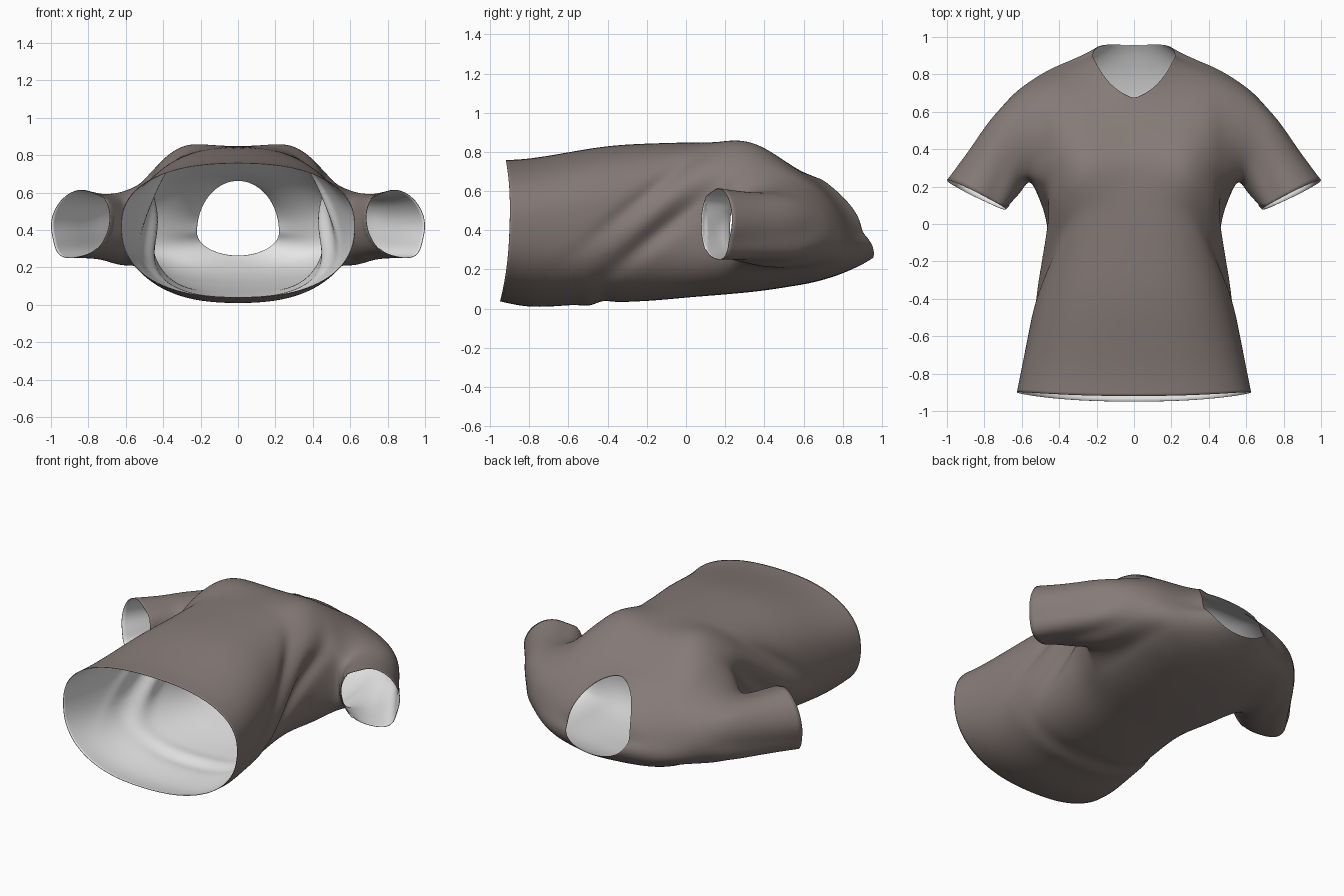
import bpy, bmesh, math
from mathutils import Vector

if "Cube" in bpy.data.objects:
    bpy.data.objects.remove(bpy.data.objects["Cube"])


def material(name, rgb):
    m = bpy.data.materials.new(name)
    m.diffuse_color = (*rgb, 1)
    m.use_nodes = True
    m.node_tree.nodes["Principled BSDF"].inputs["Base Color"].default_value = m.diffuse_color
    return m


cloth = material("taupe_cloth", (0.235, 0.195, 0.182))
lining = material("pale_lining", (0.8, 0.8, 0.8))

# Torso rings, hem to neck: y back, y side, y front, half width,
# z back, z side, z front, squareness exponent
RINGS = [
    (-0.95, -0.90, -0.92, 0.630, 0.035, 0.42, 0.760, 0.85),
    (-0.80, -0.78, -0.80, 0.605, 0.00, 0.42, 0.765, 0.84),
    (-0.60, -0.60, -0.60, 0.570, 0.015, 0.42, 0.800, 0.82),
    (-0.40, -0.40, -0.40, 0.530, 0.03, 0.43, 0.835, 0.80),
    (-0.20, -0.20, -0.20, 0.475, 0.035, 0.44, 0.845, 0.76),
    (0.00, 0.00, 0.00, 0.460, 0.055, 0.43, 0.850, 0.72),
    (0.13, 0.13, 0.13, 0.505, 0.065, 0.41, 0.855, 0.72),
    (0.25, 0.23, 0.27, 0.550, 0.075, 0.40, 0.865, 0.74),
    (0.40, 0.40, 0.36, 0.550, 0.09, 0.40, 0.845, 0.74),
    (0.52, 0.55, 0.44, 0.545, 0.11, 0.40, 0.800, 0.72),
    (0.65, 0.68, 0.52, 0.540, 0.13, 0.40, 0.745, 0.74),
    (0.78, 0.80, 0.58, 0.500, 0.17, 0.39, 0.705, 0.80),
    (0.86, 0.84, 0.63, 0.380, 0.205, 0.385, 0.685, 0.90),
    (0.92, 0.875, 0.66, 0.280, 0.235, 0.385, 0.672, 1.0),
    (0.957, 0.90, 0.67, 0.222, 0.26, 0.39, 0.667, 1.0),
]
# Sleeve rings: outer edge (x, y), inner edge (x, y), z centre, z half, x lean
SLEEVE = [
    (0.65, 0.705, 0.575, 0.215, 0.405, 0.205, 0.0),
    (0.775, 0.57, 0.605, 0.165, 0.410, 0.19, 0.0),
    (0.875, 0.41, 0.640, 0.125, 0.420, 0.185, -0.02),
    (1.00, 0.235, 0.685, 0.075, 0.430, 0.19, -0.03),
]
N = 32
ARM_LO, ARM_HI, ARM_W = 7, 11, 3   # armhole block in the torso grid
V_NECK = {13: 0.5, 14: 1.0}        # how strongly a ring follows the V


def spow(v, e):
    return math.copysign(abs(v) ** e, v)


def ring_point(i, j):
    yb, ys, yf, w, zb, zs, zf, e = RINGS[i]
    a = -math.pi / 2 + 2 * math.pi * j / N
    c, s = math.cos(a), math.sin(a)
    y = ys + (yf - yb) / 2 * s + ((yf + yb) / 2 - ys) * s * s
    if s > 0 and i in V_NECK:
        u = abs(c)
        y += V_NECK[i] * (yf + (ys - yf) * (0.42 * u + 0.58 * u ** 3) - y)
    z = zs + spow(s, e) * ((zf - zs) if s > 0 else (zs - zb))
    return Vector((w * spow(c, e), y, z))


bm = bmesh.new()
# Torso with two armholes left open
grid = [[bm.verts.new(ring_point(i, j)) for j in range(N)] for i in range(len(RINGS))]
for i in range(len(RINGS) - 1):
    for j in range(N):
        in_arm = any(jc - ARM_W <= j < jc + ARM_W for jc in (8, 24))
        if in_arm and ARM_LO <= i < ARM_HI:
            continue
        k = (j + 1) % N
        bm.faces.new((grid[i][j], grid[i][k], grid[i + 1][k], grid[i + 1][j]))

# Sleeves lofted from each armhole edge
for jc, side in ((8, 1), (24, -1)):
    lo, hi = jc - ARM_W, jc + ARM_W
    loop = [(ARM_LO, j) for j in range(lo, hi)]
    loop += [(i, hi) for i in range(ARM_LO, ARM_HI)]
    loop += [(ARM_HI, j) for j in range(hi, lo, -1)]
    loop += [(i, lo) for i in range(ARM_HI, ARM_LO, -1)]
    mid = (ARM_LO + ARM_HI) / 2
    angles = [math.atan2(side * (j - jc) / ARM_W, (i - mid) / (ARM_HI - mid))
              for i, j in loop]
    prev = [grid[i][j] for i, j in loop]
    for ox, oy, ix, iy, zc, zh, lean in SLEEVE:
        cur = []
        for a in angles:
            c, s = math.cos(a), math.sin(a)
            x = (ox + ix) / 2 + (ox - ix) / 2 * c + lean * s
            y = (oy + iy) / 2 + (oy - iy) / 2 * c
            cur.append(bm.verts.new((side * x, y, zc + zh * s)))
        for k in range(len(cur)):
            n = (k + 1) % len(cur)
            bm.faces.new((prev[k], prev[n], cur[n], cur[k]))
        prev = cur

bmesh.ops.recalc_face_normals(bm, faces=bm.faces[:])
bm.faces.ensure_lookup_table()
front = max(bm.faces, key=lambda f: f.calc_center_median().z)
if front.normal.z < 0:
    bmesh.ops.reverse_faces(bm, faces=bm.faces[:])

mesh = bpy.data.meshes.new("shirt")
bm.to_mesh(mesh)
bm.free()
shirt = bpy.data.objects.new("shirt", mesh)
bpy.context.collection.objects.link(shirt)

# Smooth the cage, then press cloth folds into it
sub = shirt.modifiers.new("smooth", 'SUBSURF')
sub.levels = sub.render_levels = 3
bpy.context.view_layer.update()
dg = bpy.context.evaluated_depsgraph_get()
fine = bpy.data.meshes.new_from_object(shirt.evaluated_get(dg))
shirt.modifiers.clear()
shirt.data = fine


def bump(d, w):
    return math.exp(-(d / w) ** 2)


bm = bmesh.new()
bm.from_mesh(fine)
bm.normal_update()
moves = []
for v in bm.verts:
    x, y, z = v.co
    n = v.normal.copy()
    off = 0.0
    if abs(x) < 0.57 and y < 0.35:
        # diagonal side folds from waist up to the bust
        along = (y + 0.1) * 0.77 + (z - 0.49) * 0.64
        d = -(y + 0.1) * 0.64 + (z - 0.49) * 0.77
        fold = -0.035 * bump(d + 0.06, 0.05) + 0.015 * bump(d - 0.04, 0.05)
        fold -= 0.018 * bump(d - 0.14, 0.04)
        fade = min(1, max(0, (0.35 - y) / 0.15))
        off += fold * fade * bump(along, 0.36) * min(1, abs(n.x) * 1.4)
    if n.z < -0.3:
        # cross fold on the lower back
        off += (0.01 * bump(y + 0.5, 0.05) - 0.01 * bump(y + 0.42, 0.05)) * bump(x, 0.35)
    if n.z > 0.3 and z > 0.6:
        # bust fullness either side of the centre
        off += 0.022 * bump(abs(x) - 0.28, 0.11) * bump(y - 0.27, 0.17)
        off -= 0.012 * bump(x, 0.12) * bump(y - 0.28, 0.15)
    if abs(x) > 0.6 and y > 0.1:
        # soft sleeve creases
        off += 0.008 * math.sin(22 * (abs(x) * 0.9 + y * 0.5 + z)) * min(1, (abs(x) - 0.6) * 8)
    moves.append((v, n * off))
for v, m in moves:
    v.co += m
for f in bm.faces:
    f.smooth = True
bm.to_mesh(fine)
bm.free()

# Thin cloth with a pale inner side
fine.materials.clear()
fine.materials.append(cloth)
fine.materials.append(lining)
sol = shirt.modifiers.new("cloth_thickness", 'SOLIDIFY')
sol.thickness = 0.003
sol.offset = -1
sol.material_offset = 1
sol.material_offset_rim = 0
